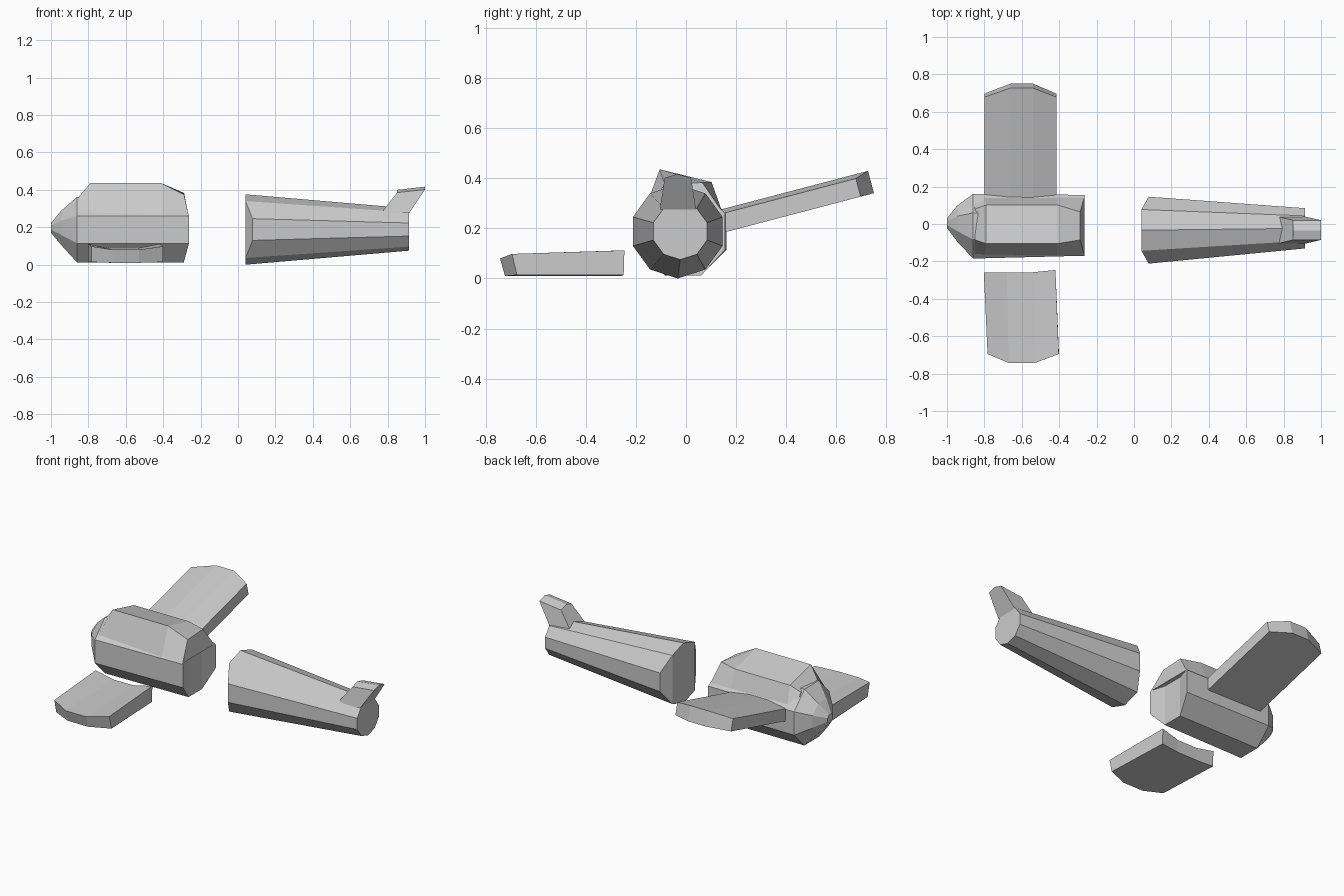
import bpy
from math import sin, cos, radians

if "Cube" in bpy.data.objects:
    bpy.data.objects.remove(bpy.data.objects["Cube"])


def make(name, verts, faces):
    mesh = bpy.data.meshes.new(name)
    mesh.from_pydata(verts, [], faces)
    obj = bpy.data.objects.new(name, mesh)
    bpy.context.collection.objects.link(obj)
    # consistent outward normals
    import bmesh
    bm = bmesh.new()
    bm.from_mesh(mesh)
    bmesh.ops.recalc_face_normals(bm, faces=bm.faces)
    bm.to_mesh(mesh)
    bm.free()
    return obj


def loft(name, rings, caps=(None, None)):
    """Skin a list of equal rings; each cap may be split into several faces."""
    n = len(rings[0])
    verts = [v for r in rings for v in r]
    faces = [(a * n + i, a * n + (i + 1) % n, (a + 1) * n + (i + 1) % n, (a + 1) * n + i)
             for a in range(len(rings) - 1) for i in range(n)]
    for base, cap in ((0, caps[0]), ((len(rings) - 1) * n, caps[1])):
        for f in cap or [range(n)]:
            faces.append([base + i for i in f])
    return make(name, verts, faces)


def ring(n, start, x, y, z, ry, rz, side_dx=0):
    """Polygon across the x axis; side_dx shifts its outer side corners for the break."""
    out = []
    for k in range(n):
        a = radians(start + 360 * k / n)
        dx = side_dx if abs(cos(a)) > 0.8 else 0
        out.append((x + dx, y + ry * cos(a), z + rz * sin(a)))
    return out


# front fuselage with nose: octagonal, broken at the rear
Y, Z = -0.007, 0.187
loft("front_fuselage", [
    ring(8, -112.5, -1.0, 0.005, 0.197, 0.028, 0.028),
    ring(8, -112.5, -0.945, 0.002, 0.197, 0.105, 0.10),
    ring(8, -112.5, -0.86, -0.012, Z, 0.187, 0.19),
    ring(8, -112.5, -0.29, Y, Z, 0.176, 0.19, 0.028)],
    (None, [(1, 2, 3, 4), (5, 6, 7, 0), (0, 1, 4, 5)]))


# canopy hump, leaning to one side
def hump(x_low, x_top, yl, zl, yr, zr):
    return [(x_low, -0.168, 0.265), (x_top, yl, zl), (x_top, yr, zr), (x_low, 0.145, 0.265)]


loft("canopy", [
    hump(-0.86, -0.85, -0.085, 0.365, 0.08, 0.35),
    hump(-0.80, -0.79, -0.105, 0.436, 0.102, 0.385),
    hump(-0.41, -0.41, -0.105, 0.436, 0.102, 0.385),
    hump(-0.265, -0.288, -0.085, 0.375, 0.065, 0.383)])

# tail fuselage: tapering ten-sided tube, broken at the front
loft("tail_fuselage", [
    ring(10, -90, 0.04, -0.033, 0.188, 0.188, 0.188, 0.038),
    ring(10, -90, 0.915, -0.023, 0.188, 0.113, 0.113)],
    ([(1, 2, 3, 4), (6, 7, 8, 9), (0, 1, 4, 5, 6, 9)], None))


# tail fin: thick swept block with ridged top
def fin(x, z):
    return [(x, -0.105, 0.275), (x + 0.085, -0.085, z), (x + 0.085, -0.035, z + 0.015),
            (x + 0.085, 0.02, z), (x, 0.04, 0.275)]


loft("tail_fin", [fin(0.765, 0.385), fin(0.915, 0.402)])


# attached wing: slab with clipped tip, raised about 14.7 degrees
C, S = cos(radians(14.7)), sin(radians(14.7))


def wing_strip(x, tip, rise):
    pts = [(0, rise - 0.005), (tip, rise - 0.005), (tip, -0.092), (0, -0.092)]
    return [(x, 0.05 + s * C - h * S, 0.252 + s * S + h * C) for s, h in pts]


loft("attached_wing", [wing_strip(*a) for a in (
    (-0.80, 0.645, -0.012), (-0.66, 0.70, 0.005), (-0.54, 0.70, 0.005), (-0.415, 0.645, -0.012))])


# broken wing lying on the ground: slightly hollow top and ragged root
def torn_strip(x, twist, root, tip, top, tip_top, low):
    return [(x, root, top), (x + twist, tip, tip_top), (x + twist, tip + 0.02, low), (x, root - 0.003, low)]


loft("broken_wing", [torn_strip(*a) for a in (
    (-0.803, 0.02, -0.258, -0.695, 0.112, 0.098, 0.014),
    (-0.68, 0.01, -0.26, -0.743, 0.088, 0.080, 0.01),
    (-0.54, 0.01, -0.258, -0.743, 0.088, 0.080, 0.01),
    (-0.42, 0.018, -0.246, -0.695, 0.112, 0.098, 0.014))])
